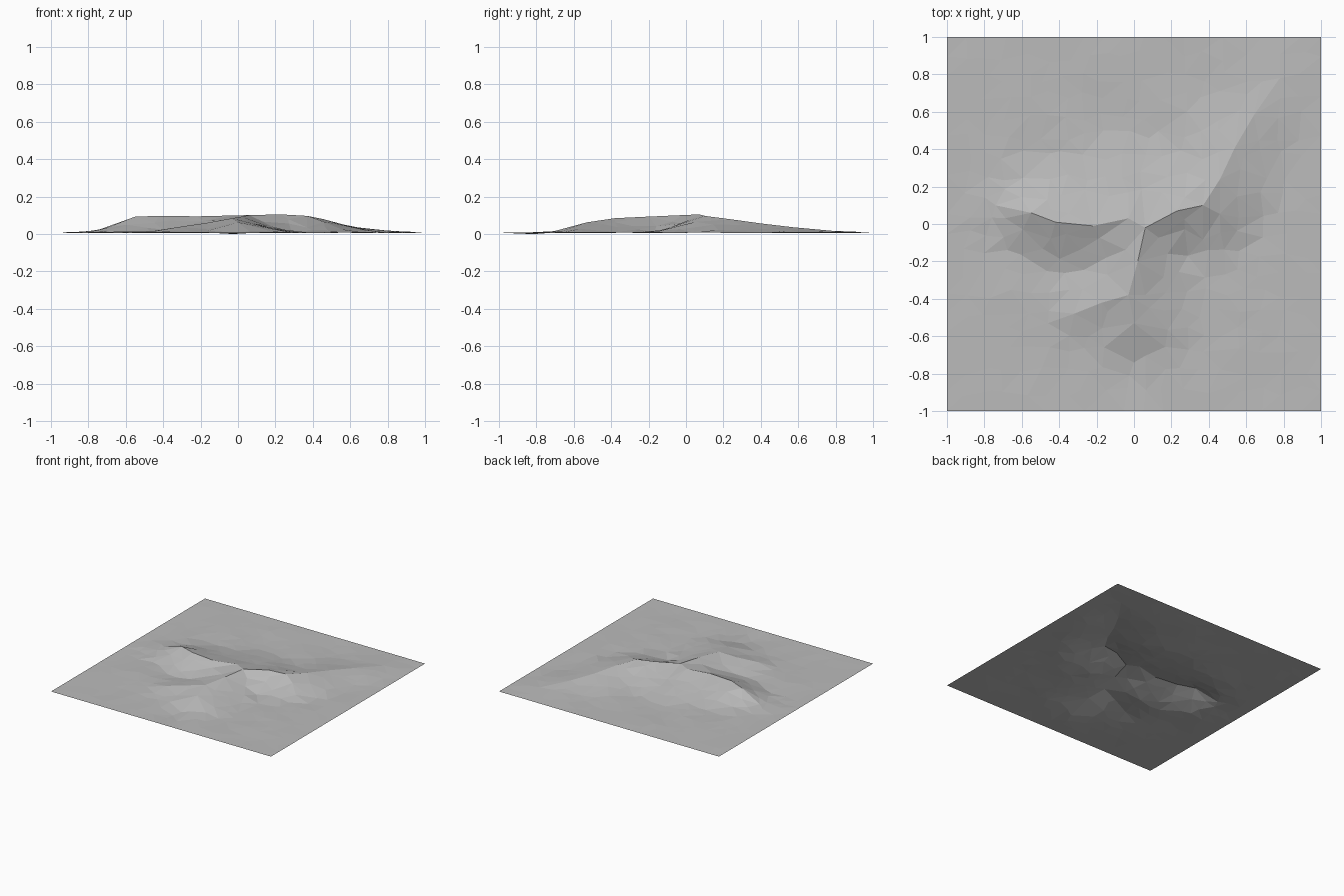
import bpy, bmesh, random
from mathutils import Vector, noise
from mathutils.geometry import delaunay_2d_cdt

random.seed(4)
if "Cube" in bpy.data.objects:
    bpy.data.objects.remove(bpy.data.objects["Cube"])

BASE = 0.013
CELLS = 19

# Ridge crests: (x, y, height, slope width on the left, slope width on the right)
MAIN_RIDGE = [
    (-0.74, 0.10, 0.018, 0.18, 0.20), (-0.55, 0.06, 0.085, 0.28, 0.24),
    (-0.42, 0.01, 0.088, 0.36, 0.25), (-0.22, -0.01, 0.086, 0.42, 0.25),
    (-0.03, 0.03, 0.091, 0.42, 0.25), (0.06, -0.02, 0.094, 0.46, 0.25),
    (0.23, 0.07, 0.094, 0.42, 0.24), (0.37, 0.10, 0.085, 0.40, 0.32),
    (0.46, 0.24, 0.070, 0.38, 0.30), (0.54, 0.41, 0.048, 0.34, 0.26),
    (0.64, 0.58, 0.027, 0.30, 0.24), (0.78, 0.78, 0.008, 0.25, 0.25)]
SPUR = [
    (0.06, -0.02, 0.094, 0.25, 0.32), (0.02, -0.20, 0.084, 0.30, 0.34),
    (-0.03, -0.38, 0.077, 0.34, 0.30), (0.00, -0.53, 0.055, 0.34, 0.30),
    (0.00, -0.74, 0.003, 0.25, 0.30)]
SHOULDER = [
    (-0.03, -0.38, 0.077, 0.32, 0.30), (-0.17, -0.42, 0.050, 0.34, 0.22),
    (-0.32, -0.48, 0.028, 0.25, 0.20), (-0.46, -0.53, 0.006, 0.20, 0.20)]
RIDGES = [MAIN_RIDGE, SPUR, SHOULDER]


def nearest(ridge, p):
    """Distance, crest height and slope width at the closest place on a ridge."""
    best = None
    for a, b in zip(ridge, ridge[1:]):
        pa, d = Vector(a[:2]), Vector(b[:2]) - Vector(a[:2])
        t = min(1, max(0, (p - pa).dot(d) / d.length_squared))
        dist = (p - pa - d * t).length
        if best is None or dist < best[0]:
            side = 3 if d.x * (p - pa).y - d.y * (p - pa).x > 0 else 4
            best = (dist, a[2] + (b[2] - a[2]) * t, a[side] + (b[side] - a[side]) * t)
    return best


def height(p):
    rise = 0
    for ridge in RIDGES:
        dist, top, width = nearest(ridge, p)
        rise = max(rise, top * max(0, 1 - dist / width) ** 1.15)
    # Gentle undulation that fades out at the border
    fade = min(1, (1 - max(abs(p.x), abs(p.y))) * 4)
    rough = noise.noise(Vector((p.x * 4, p.y * 4, 2))) * 0.008
    hollow = 0.010 * max(0, 1 - (p - Vector((-0.05, -0.80))).length / 0.18)
    return BASE + rise + rough * fade - hollow


# Scattered ground points, with the crests kept as edges
points, edges = [], []
for ridge in RIDGES:
    start = len(points)
    points += [Vector(c[:2]) for c in ridge]
    edges += [(i, i + 1) for i in range(start, len(points) - 1)]
for i in range(CELLS + 1):
    for j in range(CELLS + 1):
        p = Vector((i, j)) * (2 / CELLS) - Vector((1, 1))
        if 0 < i < CELLS and 0 < j < CELLS:
            p += Vector((random.uniform(-0.03, 0.03), random.uniform(-0.03, 0.03)))
            if min(nearest(r, p)[0] for r in RIDGES) < 0.05:
                continue
        points.append(p)

flat_verts, _, tris, *_ = delaunay_2d_cdt(points, edges, [], 0, 0.0001)

# Terrain sheet with flat facets, facing up
bm = bmesh.new()
verts = [bm.verts.new((p.x, p.y, height(p))) for p in flat_verts]
for tri in tris:
    face = bm.faces.new([verts[i] for i in tri])
    face.normal_update()
    if face.normal.z < 0:
        face.normal_flip()
lowest = min(v.co.z for v in verts)
for v in verts:
    v.co.z -= lowest
mesh = bpy.data.meshes.new("mountain_terrain")
bm.to_mesh(mesh)
bm.free()

# Grey rock colour
rock = bpy.data.materials.new("rock_grey")
rock.use_nodes = True
rock.diffuse_color = (0.5, 0.5, 0.5, 1)
rock.node_tree.nodes["Principled BSDF"].inputs["Base Color"].default_value = (0.5, 0.5, 0.5, 1)
mesh.materials.append(rock)

terrain = bpy.data.objects.new("mountain_terrain", mesh)
bpy.context.collection.objects.link(terrain)
